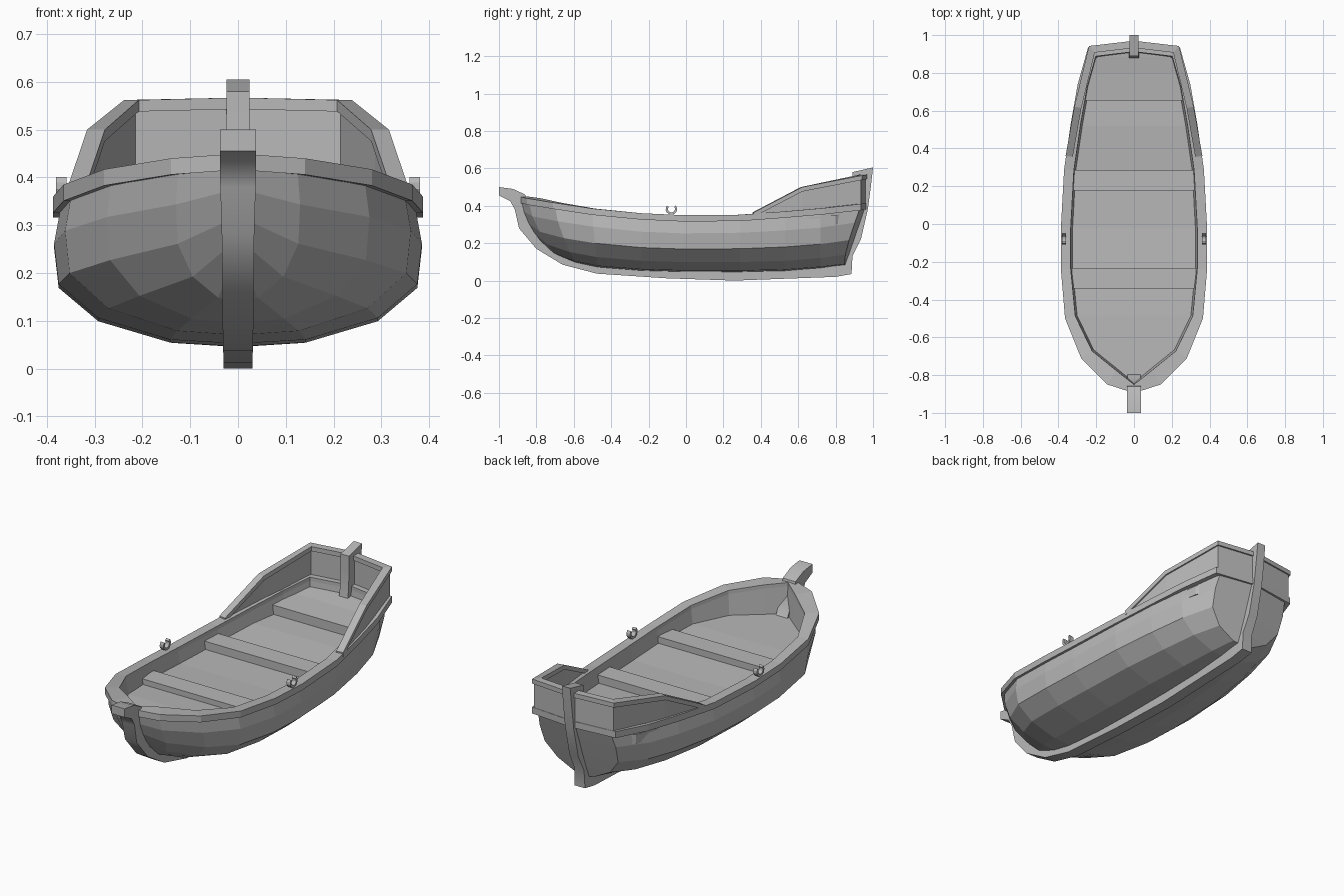
import bpy, bmesh, math
from mathutils import Vector

cube = bpy.data.objects.get("Cube")
if cube:
    bpy.data.objects.remove(cube, do_unlink=True)

grey = bpy.data.materials.new("weathered_grey")
grey.use_nodes = True
COLOR = (0.48, 0.48, 0.48, 1)
grey.diffuse_color = COLOR
grey.node_tree.nodes["Principled BSDF"].inputs["Base Color"].default_value = COLOR


def grid_part(name, rows, closed=False, mirror=True, cap=()):
    """Skin rows of points; optionally close each row, cap end rows, mirror in x."""
    bm = bmesh.new()
    for sx in ((1, -1) if mirror else (1,)):
        vs = [[bm.verts.new((p[0] * sx, p[1], p[2])) for p in r] for r in rows]
        n = len(rows[0])
        for a, b in zip(vs, vs[1:]):
            for i in range(n if closed else n - 1):
                j = (i + 1) % n
                bm.faces.new((a[i], a[j], b[j], b[i]))
        for k in cap:
            bm.faces.new(vs[k])
    bmesh.ops.remove_doubles(bm, verts=bm.verts, dist=0.0005)
    bmesh.ops.recalc_face_normals(bm, faces=bm.faces)
    me = bpy.data.meshes.new(name)
    bm.to_mesh(me)
    bm.free()
    me.materials.append(grey)
    ob = bpy.data.objects.new(name, me)
    bpy.context.collection.objects.link(ob)
    return ob


def inset(path, widths):
    """Mitred inward offset of a half outline running from bow to stern."""
    pts = [Vector(p[:2]) for p in path]
    flipx = lambda v: Vector((-v.x, v.y))
    out = []
    for i, (p, d) in enumerate(zip(pts, widths)):
        before = pts[i - 1] if i else (flipx(pts[1]) if p.x == 0 else 2 * p - pts[1])
        after = pts[i + 1] if i < len(pts) - 1 else flipx(pts[-2])
        n1, n2 = [Vector((-e.y, e.x)).normalized() for e in (p - before, after - p)]
        m = (n1 + n2).normalized()
        q = p + m * d / max(m.dot(n1), 0.6)
        out.append(Vector((0 if p.x == 0 else q.x, q.y)))
    return out


def rail(name, path, widths, grow=0.0, cap=()):
    """Boxy strip: path entries are x, y, top, bottom."""
    rows = []
    for p, o, q in zip(path, inset(path, [-grow] * len(path)), inset(path, widths)):
        rows.append([(*o, p[2]), (*q, p[2]), (*q, p[3]), (*o, p[3])])
    return grid_part(name, rows, closed=True, cap=cap)


def slab(name, strip, x0=0.0, mirror=False):
    """Strip in the yz plane with thickness in x: outer y, z, inner y, z, half width."""
    rows = [[(x0 - w, a, b), (x0 + w, a, b), (x0 + w, c, d), (x0 - w, c, d)]
            for a, b, c, d, w in strip]
    return grid_part(name, rows, closed=True, mirror=mirror, cap=(0, -1))


def box(name, x, y0, y1, z0, z1):
    return slab(name, [(y0, z0, y0, z1, x), (y1, z0, y1, z1, x)])


# gunwale running round the whole hull, broader on the bow quarters
gunwale = [(0, -.895, .45), (.14, -.85, .44), (.28, -.71, .417), (.365, -.5, .385),
           (.387, -.24, .36), (.387, -.02, .35), (.37, .29, .352), (.335, .53, .37),
           (.298, .74, .388), (.243, .935, .41), (0, .965, .415)]
widths = [.043, .085, .068, .055] + [.052] * 7
rail("gunwale", [(x, y, z, z - .034) for x, y, z in gunwale], widths)

# faceted hull: y, half beam, keel height, rim height, fullness, bow rake
SECTION = [(0, 0), (.37, .03), (.76, .19), (.975, .44), (1, .74), (.965, 1)]
stations = [(-.885, .02, .22, .425, 1, .09), (-.84, .13, .14, .415, 1.15, .14),
            (-.70, .275, .095, .395, 1.05, .11), (-.5, .362, .07, .365, 1.05, .03),
            (-.24, .385, .052, .335, 1, 0), (-.02, .385, .046, .325, 1, 0),
            (.29, .369, .045, .33, 1, 0), (.53, .334, .05, .345, 1.05, 0),
            (.72, .292, .065, .36, 1.18, 0)]
rows = [[(b * u ** k, y + rake * (1 - t) ** 1.5, kz + t * (rz - kz)) for u, t in SECTION]
        for y, b, kz, rz, k, rake in stations]
# raked, slightly pointed transom closes the stern
stern, middle = [], []
for u, t in SECTION:
    z = .08 + t * .31
    y = .825 + t * .105
    stern.append((.222 * u ** 1.35, y + .03 * (1 - u), z))
    middle.append((0, y + .03, z))
grid_part("hull", rows + [stern, middle])

# inner planking and a floor that stays nearly level
lining = []
for p, a, b in zip(gunwale, inset(gunwale, widths),
                   inset(gunwale, [w + .01 for w in widths])):
    floor_z = min(p[2] - .082, .29)
    lining.append([(*a, p[2] - .02), (*b, floor_z), (0, b.y, floor_z)])
grid_part("floor_and_lining", lining)

# raised stern bulwark with its cap rail
bulwark = [(.354, .36, .352, .335), (.308, .62, .488, .36),
           (.232, .935, .55, .39), (0, .962, .555, .39)]
rail("stern_bulwark", bulwark, [.022] * 4, cap=(0,))
rail("bulwark_cap", [(x, y, t + .012, t - .012) for x, y, t, b in bulwark],
     [.03] * 4, .008, cap=(0,))

# stem, keel and stern post in one bent timber
timber = slab("keel_and_posts", [
    (-1, .455, -1, .50, .038), (-.94, .425, -.925, .49, .038),
    (-.915, .38, -.86, .46, .037), (-.893, .28, -.845, .38, .034),
    (-.8, .17, -.77, .24, .033), (-.66, .085, -.64, .15, .032),
    (-.475, .037, -.47, .09, .031), (-.1, .012, -.1, .07, .03),
    (.26, 0, .26, .07, .03), (.8, .02, .78, .09, .03),
    (.885, .035, .8, .1, .03), (.89, .13, .82, .15, .028),
    (.935, .22, .86, .24, .026), (.972, .38, .885, .4, .025),
    (.988, .5, .89, .5, .025), (1, .605, .89, .58, .024)])
timber.data.shade_smooth()
timber.data.set_sharp_from_angle(angle=math.radians(40))

# benches
for label, y in (("front_bench", -.288), ("middle_bench", .232)):
    box(label, .328, y - .054, y + .054, .26, .312)

# stern deck
deck = [(.298, .655, .338), (.268, .8, .35), (.195, .885, .362), (0, .912, .365)]
grid_part("stern_deck", [[(0, y, z - .05), (x, y, z - .05), (x, y, z), (0, y, z)]
                         for x, y, z in deck], closed=True, cap=(0,))

# oarlocks: open horseshoe on a short pin
arc = []
for i in range(11):
    a = math.radians(140 + i * 26)
    c, s = math.cos(a), math.sin(a)
    arc.append((-.078 + .031 * c, .382 + .029 * s, -.078 + .019 * c, .382 + .018 * s, .011))
slab("oarlock_horseshoes", arc, x0=.37, mirror=True)
slab("oarlock_pins", [(-.088, .34, -.088, .36, .009), (-.068, .34, -.068, .36, .009)],
     x0=.37, mirror=True)
